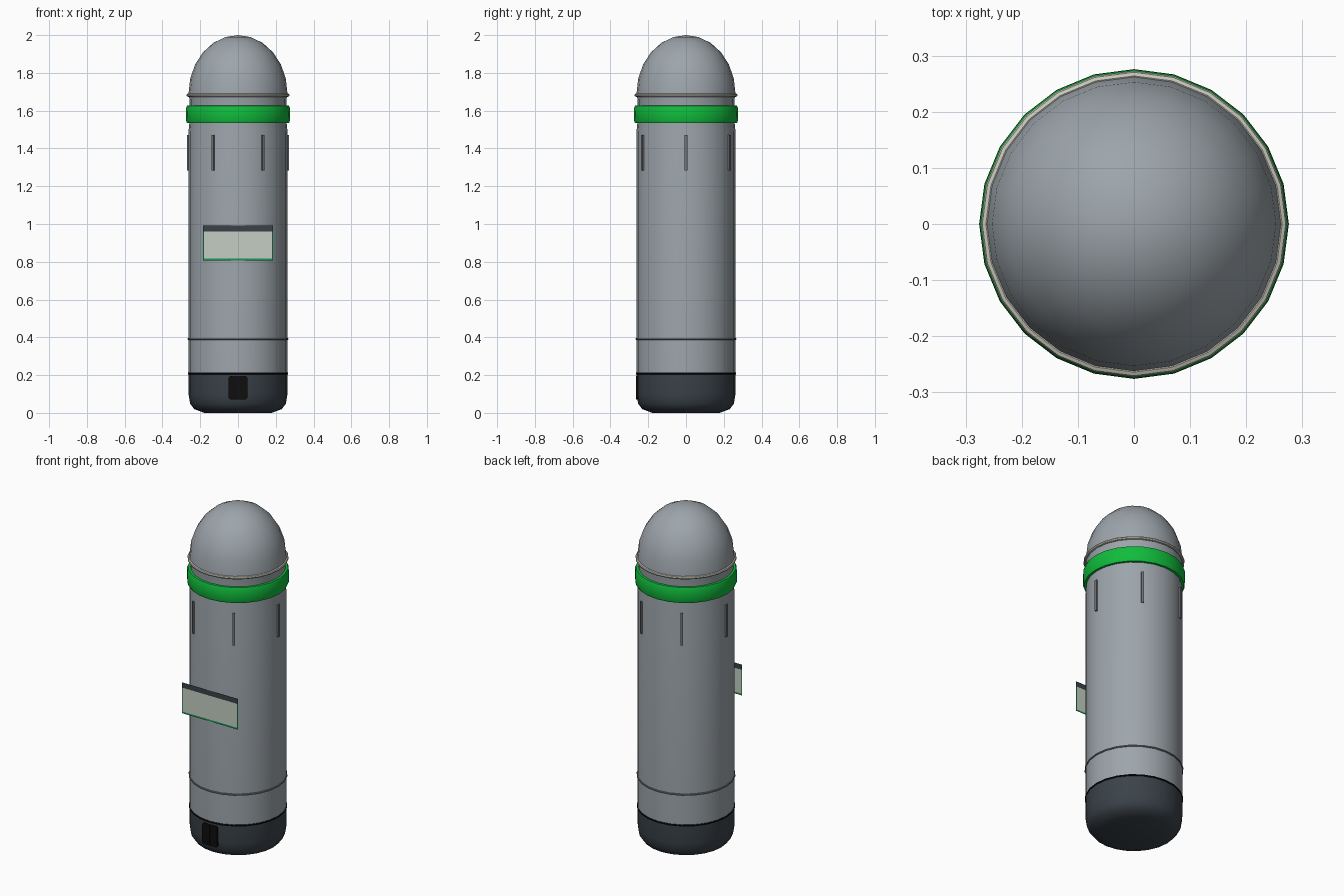
import bpy, bmesh, math
from mathutils import Matrix

if "Cube" in bpy.data.objects:
    bpy.data.objects.remove(bpy.data.objects["Cube"])

SIDES = 24


def material(name, rgb):
    lin = [((c / 255 + 0.055) / 1.055) ** 2.4 if c > 10 else c / 255 / 12.92 for c in rgb]
    m = bpy.data.materials.new(name)
    m.diffuse_color = (*lin, 1)
    m.use_nodes = True
    m.node_tree.nodes["Principled BSDF"].inputs["Base Color"].default_value = m.diffuse_color
    return m


GREY = material("body grey", (157, 165, 171))
DARK = material("dark slate", (58, 66, 73))
BLACK = material("black", (14, 14, 15))
GREEN = material("bright green", (16, 188, 60))
PALE = material("pale ring", (198, 198, 186))
PANEL = material("pale panel", (196, 206, 194))
TRIM = material("panel green", (25, 150, 85))
SEAM = material("seam grey", (112, 117, 120))


def finish(name, bm, mats, smooth=True):
    me = bpy.data.meshes.new(name)
    bm.to_mesh(me)
    bm.free()
    ob = bpy.data.objects.new(name, me)
    bpy.context.collection.objects.link(ob)
    for m in mats:
        me.materials.append(m)
    if smooth:
        bpy.ops.object.select_all(action='DESELECT')
        ob.select_set(True)
        bpy.context.view_layer.objects.active = ob
        bpy.ops.object.shade_smooth_by_angle(angle=math.radians(40))
    return ob


def lathe(name, profile, mat, closed=False):
    """Spin a (radius, z) profile around the z axis."""
    bm = bmesh.new()
    vs = [bm.verts.new((r, 0, z)) for r, z in profile]
    es = [bm.edges.new(p) for p in zip(vs, vs[1:])]
    if closed:
        es.append(bm.edges.new((vs[-1], vs[0])))
    bmesh.ops.spin(bm, geom=vs + es, axis=(0, 0, 1), cent=(0, 0, 0),
                   angle=math.tau, steps=SIDES, use_merge=True)
    bmesh.ops.remove_doubles(bm, verts=bm.verts, dist=1e-5)
    bmesh.ops.recalc_face_normals(bm, faces=bm.faces)
    return finish(name, bm, [mat])


def ring(name, radius, z, thick, mat):
    """Thin round hoop."""
    pts = [(radius + thick * math.cos(a), z + thick * math.sin(a))
           for a in (i * math.tau / 8 for i in range(8))]
    return lathe(name, pts, mat, closed=True)


# Main tube, collar and dome
lathe("body", [(0, 0.205), (0.262, 0.205), (0.262, 1.49), (0.257, 1.54),
               (0.257, 1.66), (0.262, 1.69)], GREY)
lathe("dome", [(0.262 * math.cos(math.radians(a)), 1.69 + 0.31 * math.sin(math.radians(a)))
               for a in range(0, 90, 15)] + [(0, 2.0)], GREY)

# Rounded dark foot
lathe("foot", [(0, 0), (0.178, 0), (0.232, 0.02), (0.254, 0.05), (0.262, 0.10),
               (0.262, 0.205), (0, 0.205)], DARK)

# Bands and hoops
lathe("green_band", [(0.25, 1.534), (0.27, 1.535), (0.275, 1.548), (0.276, 1.58),
                     (0.275, 1.613), (0.27, 1.626), (0.25, 1.627)], GREEN, closed=True)
ring("pale_hoop", 0.264, 1.682, 0.009, PALE)
ring("lower_seam", 0.261, 0.392, 0.006, SEAM)
ring("foot_seam", 0.260, 0.209, 0.006, BLACK)

# Six slits around the upper body
bm = bmesh.new()
for i in range(6):
    m = (Matrix.Rotation(i * math.tau / 6, 4, 'Z') @ Matrix.Translation((0.262, 0, 1.377))
         @ Matrix.Diagonal((0.016, 0.014, 0.19, 1)))
    bmesh.ops.create_cube(bm, size=1, matrix=m)
finish("slits", bm, [SEAM], smooth=False)

# Black port on the foot, in two halves with clipped corners
bm = bmesh.new()
for s in (-1, 1):
    pts = [(0.001, 0.07), (0.041, 0.07), (0.049, 0.078), (0.049, 0.186), (0.041, 0.194), (0.001, 0.194)]
    f = bm.faces.new([bm.verts.new((s * x, -0.266, z)) for x, z in pts])
    ext = bmesh.ops.extrude_face_region(bm, geom=[f])
    bmesh.ops.translate(bm, vec=(0, 0.03, 0),
                        verts=[g for g in ext['geom'] if isinstance(g, bmesh.types.BMVert)])
bmesh.ops.recalc_face_normals(bm, faces=bm.faces)
finish("foot_port", bm, [BLACK], smooth=False)

# Flat front panel sheet: dark header, pale field, green trim on the other edges
bm = bmesh.new()
xs, zs = (-0.184, -0.179, 0.180, 0.184), (0.808, 0.818, 0.960, 0.991)
grid = [[bm.verts.new((x, -0.265, z)) for x in xs] for z in zs]
for j in range(3):
    for i in range(3):
        f = bm.faces.new((grid[j][i], grid[j][i + 1], grid[j + 1][i + 1], grid[j + 1][i]))
        f.material_index = 1 if j == 2 else (0 if (i, j) == (1, 1) else 2)
finish("front_panel", bm, [PANEL, DARK, TRIM], smooth=False)
